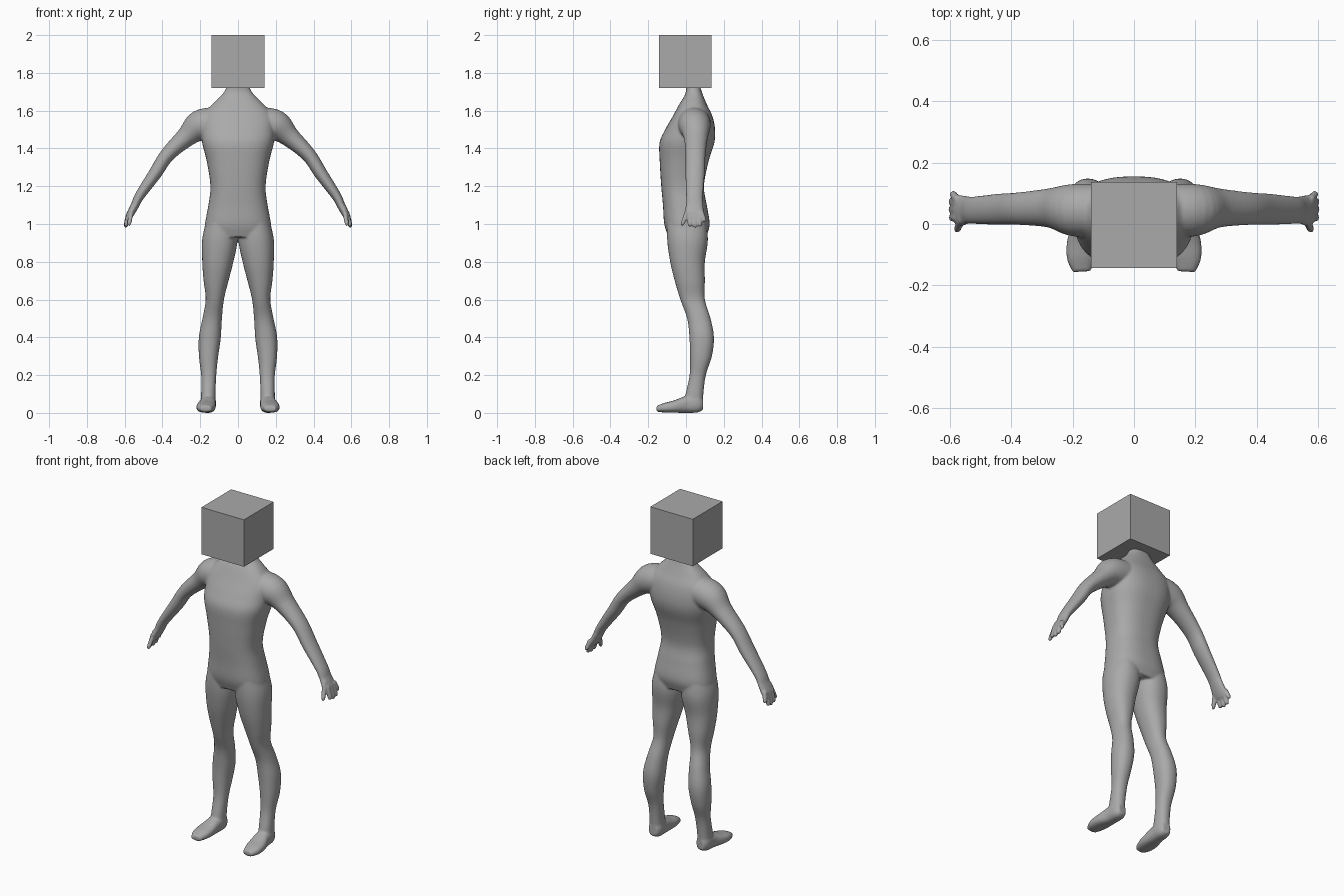
import bpy, bmesh, math
from mathutils import Vector

if "Cube" in bpy.data.objects:
    bpy.data.objects.remove(bpy.data.objects["Cube"], do_unlink=True)

grey = bpy.data.materials.new("plain_grey")
grey.use_nodes = True
colour = (0.4, 0.4, 0.4, 1)
grey.diffuse_color = colour
grey.node_tree.nodes["Principled BSDF"].inputs["Base Color"].default_value = colour


def add_object(name, bm):
    mesh = bpy.data.meshes.new(name)
    bm.to_mesh(mesh)
    bm.free()
    mesh.materials.append(grey)
    obj = bpy.data.objects.new(name, mesh)
    bpy.context.collection.objects.link(obj)
    return obj


def smooth_path(stations, steps=5):
    """Catmull-Rom interpolation of (x, y, z, half_u, half_v) stations."""
    pts = [Vector(s) for s in stations]
    pts = [2 * pts[0] - pts[1]] + pts + [2 * pts[-1] - pts[-2]]
    out = []
    for a, b, c, d in zip(pts, pts[1:], pts[2:], pts[3:]):
        for i in range(steps):
            t = i / steps
            out.append(0.5 * (2 * b + (c - a) * t + (2 * a - 5 * b + 4 * c - d) * t ** 2
                              + (3 * b - a - 3 * c + d) * t ** 3))
    return out + [pts[-2]]


def loft(bm, stations, side=1, v_axis=(0, 1, 0), power=2.0, sides=32):
    """Closed tube of superellipse rings along a smooth path."""
    path = smooth_path(stations)
    v = Vector(v_axis)
    rings = []
    for i, p in enumerate(path):
        tangent = Vector((path[min(i + 1, len(path) - 1)] - path[max(i - 1, 0)])[:3])
        u = v.cross(tangent).normalized()
        ring = []
        for k in range(sides):
            a = math.tau * k / sides
            c, s = math.cos(a), math.sin(a)
            cu = math.copysign(abs(c) ** (2 / power), c) * p[3]
            sv = math.copysign(abs(s) ** (2 / power), s) * p[4]
            co = Vector(p[:3]) + u * cu + v * sv
            ring.append(bm.verts.new((co.x * side, co.y, co.z)))
        rings.append(ring)
    for r, q in zip(rings, rings[1:]):
        for k in range(sides):
            n = (k + 1) % sides
            bm.faces.new((r[k], r[n], q[n], q[k]))
    bm.faces.new(rings[0])
    bm.faces.new(rings[-1])


body = bmesh.new()

# Torso, neck to pelvis
loft(body, [
    (0, .035, 1.745, .05, .035), (0, .042, 1.69, .08, .045),
    (0, .037, 1.63, .14, .075), (0, .035, 1.57, .19, .105),
    (0, .022, 1.5, .195, .132), (0, .005, 1.43, .19, .145),
    (0, -.01, 1.33, .165, .129), (0, -.018, 1.2, .146, .113),
    (0, -.006, 1.1, .157, .116), (0, .005, 1.0, .175, .12),
    (0, .007, .93, .18, .1)], power=2.5, sides=48)

leg = [
    (.085, 0, 1.05, .07, .1), (.096, .008, .92, .093, .108),
    (.108, .008, .8, .082, .092), (.117, .02, .7, .066, .08),
    (.123, .035, .6, .048, .065), (.136, .068, .5, .051, .062),
    (.149, .083, .4, .058, .065), (.156, .079, .3, .051, .058),
    (.155, .062, .2, .04, .043), (.157, .045, .1, .038, .047),
    (.157, .04, .04, .04, .05)]

foot = [
    (.155, .09, .045, .025, .03), (.157, .06, .05, .04, .048),
    (.16, 0, .045, .042, .045), (.168, -.06, .034, .05, .033),
    (.172, -.11, .028, .047, .026), (.17, -.155, .022, .03, .016)]

arm = [
    (.1, .045, 1.54, .08, .085), (.2, .045, 1.52, .083, .085),
    (.275, .052, 1.46, .054, .064), (.375, .05, 1.365, .039, .053),
    (.437, .048, 1.27, .035, .051), (.52, .045, 1.15, .026, .045),
    (.545, .045, 1.1, .022, .046), (.566, .043, 1.06, .02, .052),
    (.58, .045, 1.03, .014, .042)]

# Each finger: root and tip
fingers = [
    ((.576, .02, 1.06), (.595, .02, .985)),
    ((.576, .045, 1.06), (.597, .048, .98)),
    ((.576, .066, 1.06), (.597, .075, .985)),
    ((.574, .08, 1.07), (.592, .1, 1.01)),
    ((.56, .015, 1.09), (.578, -.022, .99))]

for side in (1, -1):
    loft(body, leg, side, power=2.2)
    loft(body, foot, side, v_axis=(0, 0, 1), power=2.5)
    loft(body, arm, side)
    for root, tip in fingers:
        root, tip = Vector(root), Vector(tip)
        loft(body, [(*root.lerp(tip, t), r, r)
                    for t, r in ((0, .013), (.5, .013), (.85, .012), (1, .006))],
             side, sides=12)

bmesh.ops.recalc_face_normals(body, faces=body.faces)
body_obj = add_object("body", body)

# Fuse the parts into one continuous skin
remesh = body_obj.modifiers.new("fuse", 'REMESH')
remesh.mode = 'VOXEL'
remesh.voxel_size = 0.006
remesh.use_smooth_shade = True
relax = body_obj.modifiers.new("relax", 'SMOOTH')
relax.factor = 0.5
relax.iterations = 5

# Block head
head = bmesh.new()
bmesh.ops.create_cube(head, size=0.28)
head_obj = add_object("head", head)
head_obj.location = (0, -.004, 1.86)
